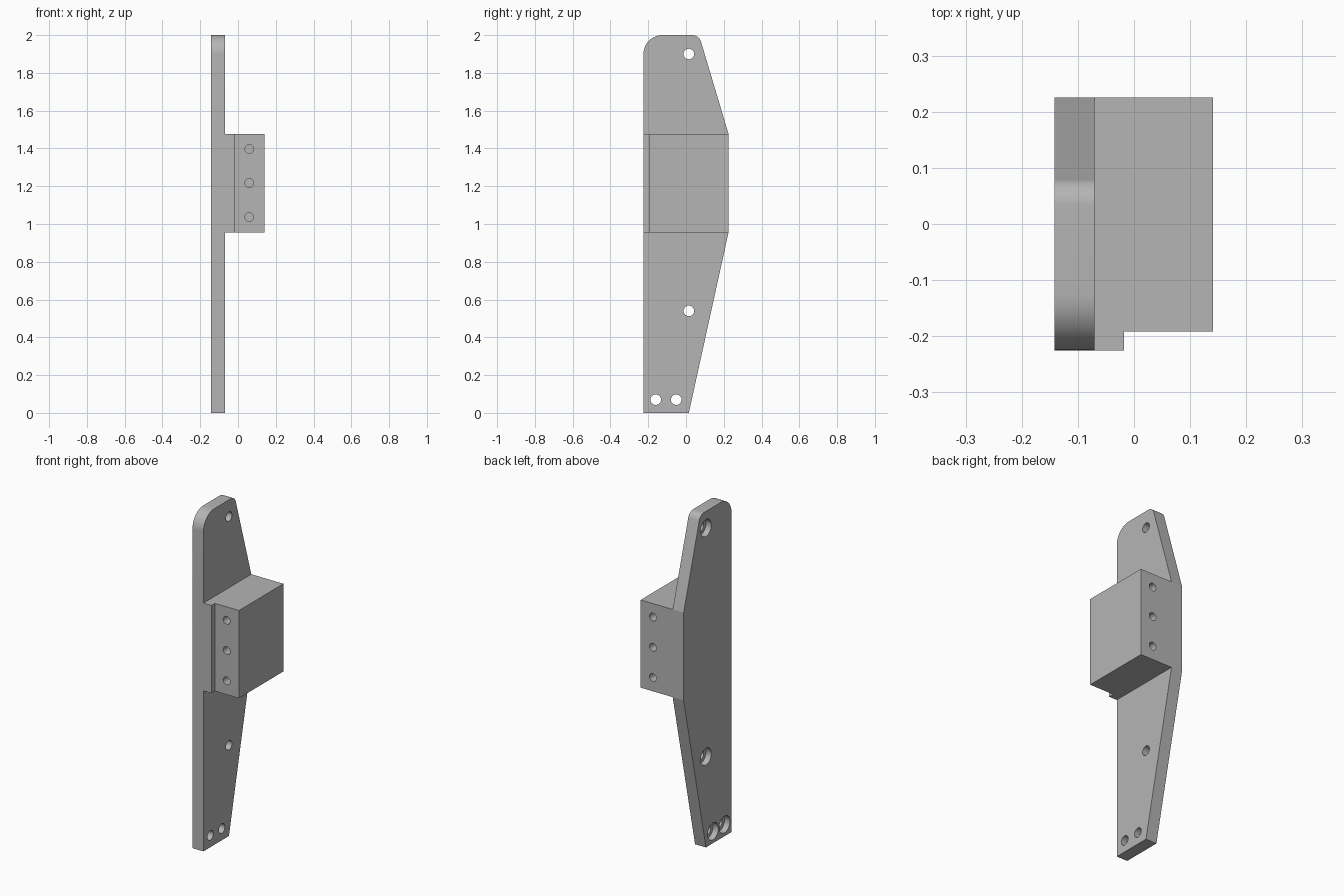
import bpy, bmesh, math
from mathutils import Vector, Matrix

cube = bpy.data.objects.get("Cube")
if cube:
    bpy.data.objects.remove(cube, do_unlink=True)

grey = bpy.data.materials.new("plain_grey")
grey.use_nodes = True
colour = (0.46, 0.46, 0.46, 1)
grey.diffuse_color = colour
grey.node_tree.nodes["Principled BSDF"].inputs["Base Color"].default_value = colour


def make_object(name, bm):
    bmesh.ops.recalc_face_normals(bm, faces=bm.faces[:])
    mesh = bpy.data.meshes.new(name)
    bm.to_mesh(mesh)
    bm.free()
    mesh.materials.append(grey)
    obj = bpy.data.objects.new(name, mesh)
    bpy.context.collection.objects.link(obj)
    return obj


def prism(name, points, offset):
    """Extrude a closed outline along an offset."""
    bm = bmesh.new()
    face = bm.faces.new([bm.verts.new(p) for p in points])
    new = bmesh.ops.extrude_face_region(bm, geom=[face])["geom"]
    bmesh.ops.translate(bm, vec=offset,
                        verts=[g for g in new if isinstance(g, bmesh.types.BMVert)])
    return make_object(name, bm)


def rounded(corners, steps=14):
    """Outline in (y, z) from (y, z, radius) corners."""
    out = []
    for i, (y, z, r) in enumerate(corners):
        p = Vector((y, z))
        if not r:
            out.append(p)
            continue
        a = (Vector(corners[i - 1][:2]) - p).normalized()
        b = (Vector(corners[(i + 1) % len(corners)][:2]) - p).normalized()
        half = a.angle(b) / 2
        centre = p + (a + b).normalized() * r / math.sin(half)
        start = p + a * r / math.tan(half) - centre
        end = p + b * r / math.tan(half) - centre
        turn = start.angle(end)
        for k in range(steps + 1):
            t = k / steps
            out.append(centre + (start * math.sin((1 - t) * turn)
                                 + end * math.sin(t * turn)) / math.sin(turn))
    return out


def drills(name, centres, radius, depth, axis):
    """Cylinders centred on the given points, along x or y."""
    bm = bmesh.new()
    spin = Matrix.Rotation(math.pi / 2, 4, "Y" if axis == "x" else "X")
    for c in centres:
        bmesh.ops.create_cone(bm, cap_ends=True, segments=36, radius1=radius,
                              radius2=radius, depth=depth,
                              matrix=Matrix.Translation(c) @ spin)
    return make_object(name, bm)


def combine(target, other, operation):
    mod = target.modifiers.new(operation, "BOOLEAN")
    mod.operation = operation
    mod.solver = "EXACT"
    mod.object = other
    bpy.context.view_layer.objects.active = target
    bpy.ops.object.modifier_apply(modifier=mod.name)
    bpy.data.objects.remove(other, do_unlink=True)


LEFT, FACE, RIGHT = -0.142, -0.07, 0.141
FRONT, BACK = -0.225, 0.225
LOW, HIGH = 0.955, 1.477

# Tapered plate
outline = rounded([(FRONT, 0, 0), (0.015, 0, 0), (BACK, LOW, 0), (BACK, HIGH, 0),
                   (0.069, 2, 0.047), (FRONT, 2, 0.1)])
bracket = prism("bracket_plate", [(LEFT, y, z) for y, z in outline], (FACE - LEFT, 0, 0))

# Side block with a front step
step = [(-0.1, FRONT), (-0.018, FRONT), (-0.018, -0.192), (RIGHT, -0.192),
        (RIGHT, BACK), (-0.1, BACK)]
block = prism("side_block", [(x, y, LOW) for x, y in step], (0, 0, HIGH - LOW))
combine(bracket, block, "UNION")

# Counterbored plate holes
spots = [(0.015, 1.9), (0.015, 0.54), (-0.16, 0.07), (-0.052, 0.07)]
combine(bracket, drills("plate_holes", [(-0.1, y, z) for y, z in spots],
                        0.028, 0.3, "x"), "DIFFERENCE")
combine(bracket, drills("counterbores", [(LEFT, y, z) for y, z in spots],
                        0.05, 0.07, "x"), "DIFFERENCE")

# Blind holes in the front and back of the block
ends = [(0.06, y, z) for y in (-0.192, BACK) for z in (1.037, 1.217, 1.397)]
combine(bracket, drills("block_holes", ends, 0.023, 0.24, "y"), "DIFFERENCE")

bpy.ops.object.select_all(action="DESELECT")
bracket.select_set(True)
bpy.context.view_layer.objects.active = bracket
bpy.ops.object.shade_smooth_by_angle(angle=math.radians(11.5))
